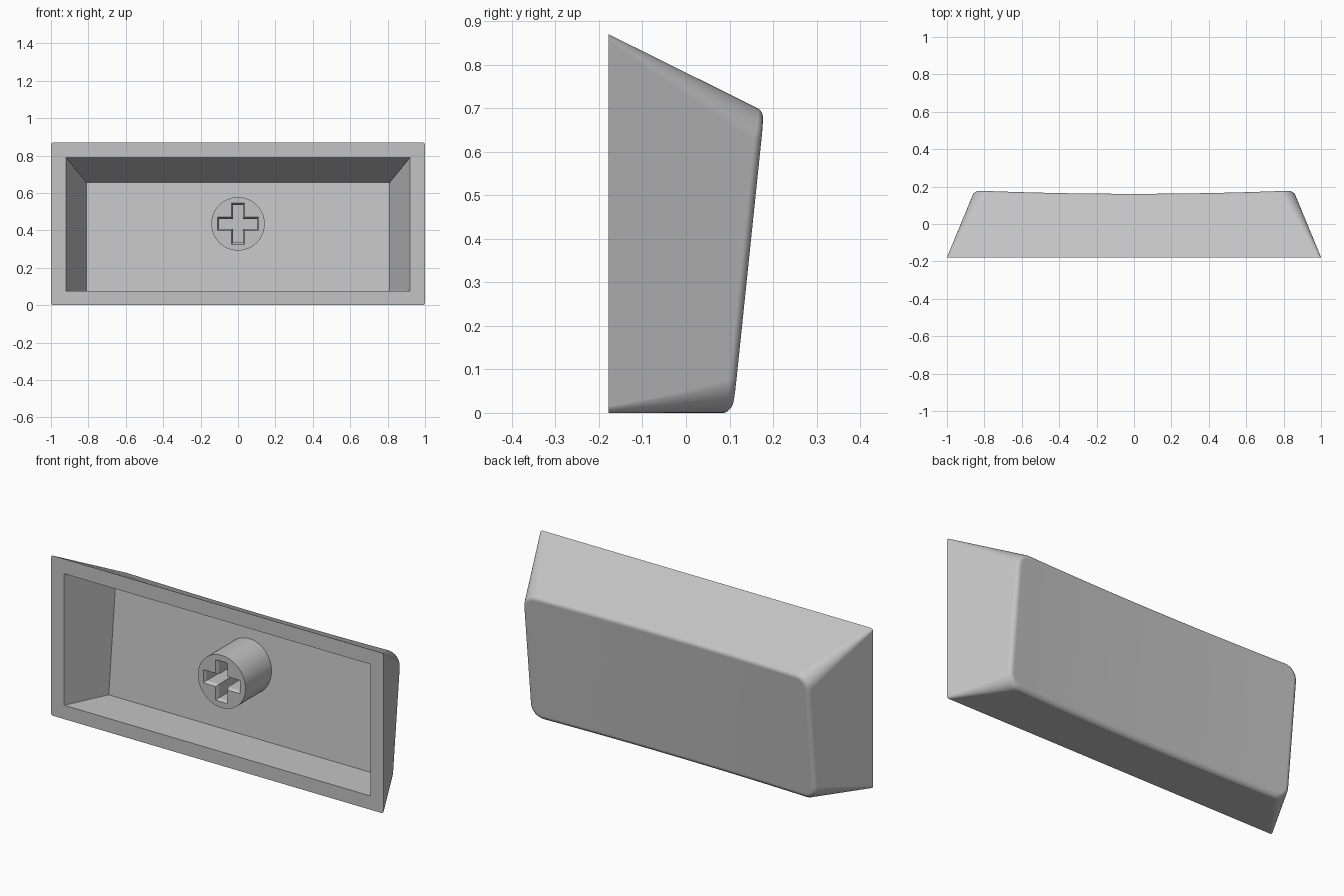
import bpy, bmesh, math

if "Cube" in bpy.data.objects:
    bpy.data.objects.remove(bpy.data.objects["Cube"], do_unlink=True)

grey = bpy.data.materials.new("light grey plastic")
grey.use_nodes = True
grey.diffuse_color = (0.55, 0.55, 0.55, 1)
grey.node_tree.nodes["Principled BSDF"].inputs["Base Color"].default_value = (0.55, 0.55, 0.55, 1)

FRONT = -0.178
CORNER, LONG = 8, 24


def finish(bm, name):
    bmesh.ops.recalc_face_normals(bm, faces=bm.faces)
    mesh = bpy.data.meshes.new(name)
    bm.to_mesh(mesh)
    bm.free()
    obj = bpy.data.objects.new(name, mesh)
    bpy.context.collection.objects.link(obj)
    mesh.materials.append(grey)
    bpy.ops.object.select_all(action='DESELECT')
    obj.select_set(True)
    bpy.context.view_layer.objects.active = obj
    bpy.ops.object.shade_smooth_by_angle(angle=math.radians(30))
    mod = obj.modifiers.new("weighted normals", 'WEIGHTED_NORMAL')
    mod.keep_sharp = True
    return obj


def ring(bm, half, low, high, radius, depth):
    """Rounded rectangle: upper row left to right, then lower row right to left."""
    right = []
    for i in range(CORNER + 1):
        a = math.pi / 2 * i / CORNER
        right.append((half - radius + radius * math.sin(a), radius * (1 - math.cos(a))))
    inner = half - radius
    middle = [(inner * (2 * i / LONG - 1), 0) for i in range(1, LONG)]
    row = [(-x, d) for x, d in reversed(right)] + middle + right
    points = [(x, high - d) for x, d in row] + [(x, low + d) for x, d in reversed(row)]
    return [bm.verts.new((x, depth(x, z), z)) for x, z in points]


def bridge(bm, a, b):
    n = len(a)
    for i in range(n):
        j = (i + 1) % n
        bm.faces.new((a[i], a[j], b[j], b[i]))


def cap(bm, loop):
    """Close a ring with strips running from its upper to its lower row."""
    n = len(loop)
    for i in range(n // 2 - 1):
        bm.faces.new((loop[i], loop[i + 1], loop[n - 2 - i], loop[n - 1 - i]))


def dished_back(x, z):
    return 0.109 + 0.104 * z - 0.018 * (1 - (x / 0.86) ** 2)


# Hollow shell: inner floor, cavity walls, rim, outer walls, rounded edge, dished back
bm = bmesh.new()
floor = ring(bm, 0.81, 0.075, 0.655, 0.003, lambda x, z: 0.04 + 0.1 * z)
opening = ring(bm, 0.92, 0.075, 0.79, 0.003, lambda x, z: FRONT)
base = ring(bm, 1.0, 0.0, 0.87, 0.014, lambda x, z: FRONT)
loops = [floor, opening, base]
fillet, start = 0.028, math.radians(20)
for i in range(8):
    a = start + (math.pi / 2 - start) * i / 7
    inset = fillet * (math.cos(start) - math.cos(a))
    drop = fillet * (1 - math.sin(a))
    loops.append(ring(bm, 0.862 - inset, inset, 0.702 - inset, 0.075 - inset,
                      lambda x, z: dished_back(x, z) - drop))
for a, b in zip(loops, loops[1:]):
    bridge(bm, a, b)
cap(bm, floor)
cap(bm, loops[-1])
finish(bm, "keycap_shell")

# Round stem with a chamfered cross-shaped socket
bm = bmesh.new()
CENTRE, SIDES = 0.435, 48


def circle(y):
    return [bm.verts.new((0.143 * math.cos(2 * math.pi * i / SIDES), y,
                          CENTRE + 0.143 * math.sin(2 * math.pi * i / SIDES)))
            for i in range(SIDES)]


def cross(arm, width, y):
    quarter = [(arm, -width), (arm, width), (width, width)]
    points = []
    for turn in range(4):
        points += quarter
        quarter = [(-v, u) for u, v in quarter]
    return [bm.verts.new((u, y, CENTRE + v)) for u, v in points]


stem_front = -0.14
front, back = circle(stem_front), circle(0.1)
bridge(bm, front, back)
bm.faces.new(back)
socket = [cross(0.11, 0.036, stem_front), cross(0.101, 0.027, stem_front + 0.015),
          cross(0.101, 0.027, 0.04)]
for a, b in zip(socket, socket[1:]):
    bridge(bm, a, b)
bm.faces.new(socket[-1])
edges = [bm.edges.get((loop[i - 1], loop[i])) for loop in (front, socket[0])
         for i in range(len(loop))]
bmesh.ops.triangle_fill(bm, edges=edges, use_beauty=True)
finish(bm, "stem")
